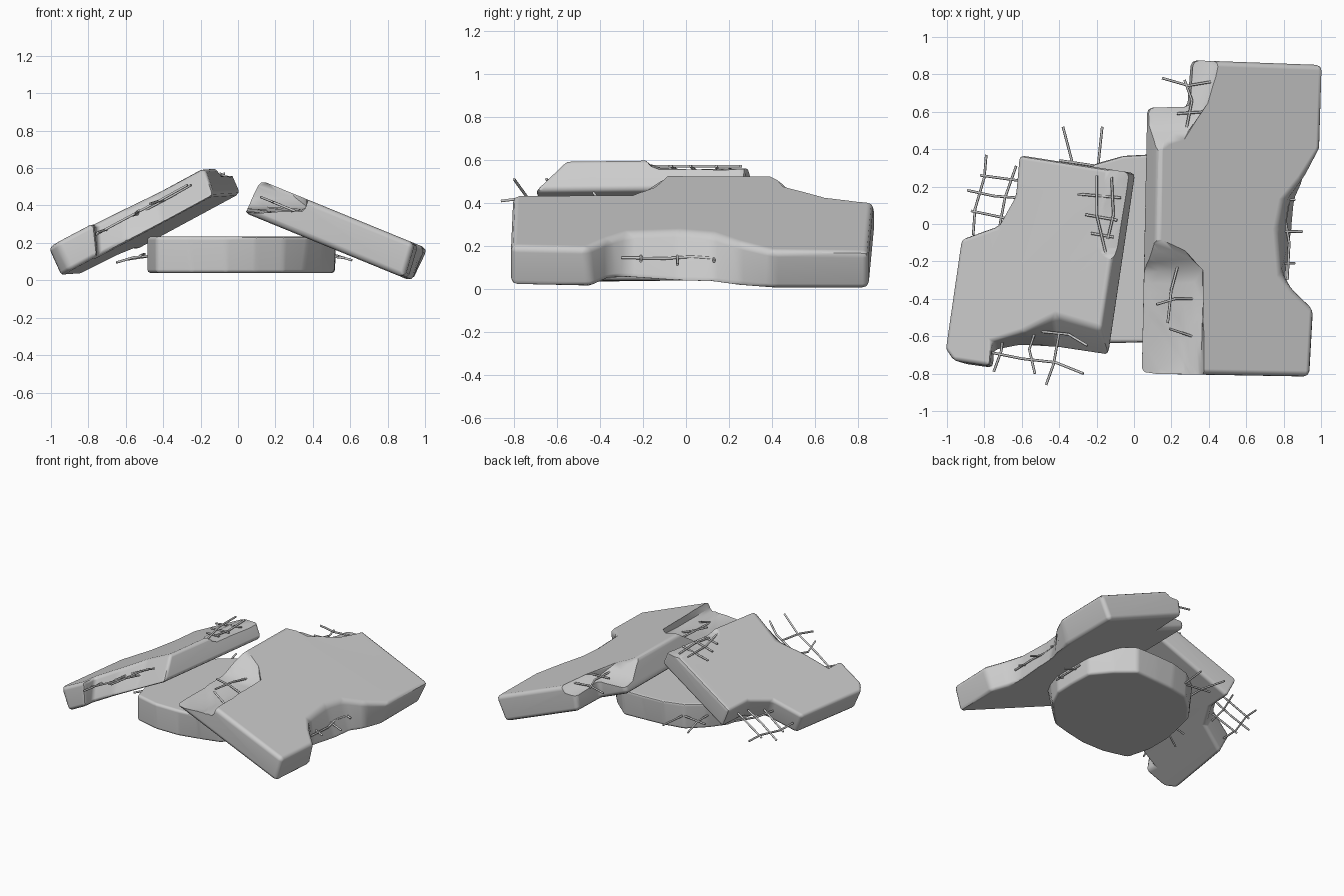
import bpy, bmesh, math, random
from mathutils import Vector

if "Cube" in bpy.data.objects:
    bpy.data.objects.remove(bpy.data.objects["Cube"])

random.seed(4)


def finish(bm, name):
    bmesh.ops.recalc_face_normals(bm, faces=bm.faces)
    me = bpy.data.meshes.new(name)
    bm.to_mesh(me)
    bm.free()
    ob = bpy.data.objects.new(name, me)
    bpy.context.collection.objects.link(ob)
    return ob


def slab(name, top, bottom, ztop, zbot, bevel):
    """Prism between two outlines lying on two sloping planes."""
    bm = bmesh.new()
    t = [bm.verts.new((x, y, ztop(x, y))) for x, y in top]
    b = [bm.verts.new((x, y, zbot(x, y))) for x, y in bottom]
    bm.faces.new(t)
    bm.faces.new(b[::-1])
    n = len(t)
    for i in range(n):
        bm.faces.new((t[i], b[i], b[(i + 1) % n], t[(i + 1) % n]))
    bmesh.ops.recalc_face_normals(bm, faces=bm.faces)
    bmesh.ops.bevel(bm, geom=list(bm.edges), offset=bevel, segments=2,
                    profile=0.5, affect='EDGES', clamp_overlap=True)
    return finish(bm, name)


def chip(ob, pts):
    """Cut a rough broken pocket shaped like the hull of some points."""
    bm = bmesh.new()
    for p in pts:
        bm.verts.new(p)
    bmesh.ops.convex_hull(bm, input=bm.verts)
    bmesh.ops.subdivide_edges(bm, edges=list(bm.edges), cuts=3, use_grid_fill=True)
    for v in bm.verts:
        v.co += Vector([random.uniform(-.008, .008) for _ in range(3)])
    cut = finish(bm, "chip_cutter")
    cut.hide_render = True
    m = ob.modifiers.new("chip", 'BOOLEAN')
    m.operation = 'DIFFERENCE'
    m.solver = 'EXACT'
    m.object = cut
    bpy.context.view_layer.objects.active = ob
    bpy.ops.object.modifier_apply(modifier="chip")
    bpy.data.objects.remove(cut)


def smooth(ob):
    bpy.ops.object.select_all(action='DESELECT')
    ob.select_set(True)
    bpy.context.view_layer.objects.active = ob
    bpy.ops.object.shade_smooth_by_angle(angle=math.radians(45))
    w = ob.modifiers.new("flat_shading", 'WEIGHTED_NORMAL')
    w.keep_sharp = True


def rebar(name, rods, z):
    """Thin bent rods following a height function."""
    cu = bpy.data.curves.new(name, 'CURVE')
    cu.dimensions = '3D'
    cu.bevel_depth = .007
    cu.bevel_resolution = 1
    cu.use_fill_caps = True
    for rod in rods:
        s = cu.splines.new('POLY')
        s.points.add(len(rod) - 1)
        for p, (x, y) in zip(s.points, rod):
            p.co = (x, y, z(x, y), 1)
    ob = bpy.data.objects.new(name, cu)
    bpy.context.collection.objects.link(ob)


def mid(a, b, lift=0):
    return lambda x, y: (a(x, y) + b(x, y)) / 2 + lift


# Right slab, leaning down towards +x
r_top = lambda x, y: .535 - .409 * (x - .12)
r_bot = lambda x, y: .355 - .409 * (x - .05)
top = [(.11, -.8), (.945, -.815), (.965, -.46), (.86, -.36), (.79, -.27), (.77, -.03),
       (.8, .12), (.9, .24), (1.0, .4), (1.015, .85), (.33, .875), (.31, .63), (.13, .63)]
bot = [(.03, -.8), (.89, -.815), (.91, -.44), (.82, -.36), (.81, -.27), (.85, -.03),
       (.86, .12), (.9, .24), (.93, .4), (.93, .85), (.3, .875), (.28, .62), (.06, .62)]
right = slab("right_slab", top, bot, r_top, r_bot, .03)
chip(right, [(-.1, -.95, .375), (.37, -.95, .38), (.43, -.95, .7), (-.1, -.95, .7),
             (-.1, -.25, .395), (.36, -.25, .39), (-.1, -.04, .56), (.2, -.04, .56),
             (.42, -.25, .7), (-.1, .01, .7), (.24, -.5, .36), (.22, -.72, .355)])
chip(right, [(-.1, .34, .56), (-.1, .52, .41), (-.1, .95, .355), (.42, .95, .355),
             (.58, .95, .45), (.33, .55, .405), (.2, .34, .56), (-.1, .34, .8),
             (-.1, .95, .8), (.58, .95, .6)])
smooth(right)

# Left slab, leaning down towards -x and slightly turned
l_top = lambda x, y: .182 + .52 * (x - .13 * y + .914)
l_bot = lambda x, y: .028 + .53 * (x - .13 * y + .844)
top = [(-.97, -.73), (-.77, -.76), (-.76, -.63), (-.6, -.58), (-.42, -.49), (-.18, -.56),
       (-.05, .28), (-.62, .37), (-.64, .15), (-.73, -.01), (-.93, -.08), (-1.015, -.67)]
bot = [(-.9, -.75), (-.75, -.77), (-.75, -.68), (-.6, -.655), (-.4, -.67), (-.13, -.71),
       (.015, .27), (-.55, .35), (-.57, .14), (-.66, -.02), (-.86, -.1), (-.945, -.67)]
left = slab("left_slab", top, bot, l_top, l_bot, .025)
chip(left, [(-.3, -.22, .61), (.1, -.24, .61), (-.23, -.12, .56), (.1, -.14, .56),
            (-.28, .26, .56), (.1, .4, .555), (-.3, .3, .75), (.1, .4, .75), (.1, -.24, .75)])
smooth(left)

# Bottom slab, a roughly round broken piece, squarer at two opposite corners
flat_top = lambda x, y: .235
flat_bot = lambda x, y: .038
top, bot = [], []
for i in range(20):
    a = 2 * math.pi * (i + .5) / 20
    r = .505 + random.uniform(-.015, .015)
    if math.sin(2 * a) > 0:
        r += math.sin(2 * a) * (.15 if math.sin(a) < 0 else .07)
    for loop, q in ((top, r), (bot, r + random.uniform(-.05, 0))):
        loop.append((max(-.485, min(.525, .02 + q * math.cos(a))),
                     max(-.635, min(.375, -.13 + q * math.sin(a)))))
base = slab("bottom_slab", top, bot, flat_top, flat_bot, .02)
smooth(base)

# Reinforcing rods sticking out of the breaks
rebar("right_edge_rebar",
      [[(.82, -.3), (.83, -.1), (.81, .02), (.84, .2)], [(.7, -.21), (.86, -.21)],
       [(.7, -.04), (.9, -.04)], [(.7, .13), (.86, .13)]], mid(r_top, r_bot))
rebar("right_front_rebar",
      [[(.24, -.2), (.2, -.35), (.18, -.53)], [(.12, -.43), (.22, -.4), (.39, -.4)],
       [(.18, -.2), (.28, -.19)], [(.19, -.56), (.37, -.62)]], mid(r_top, r_bot, .015))
rebar("right_back_rebar",
      [[(.15, .78), (.29, .74), (.41, .76)], [(.23, .59), (.38, .6)],
       [(.27, .77), (.31, .66), (.28, .51)]],
      lambda x, y: .42 - .1 * (y - .55))
rebar("left_front_rebar",
      [[(-.85, -.67), (-.6, -.72), (-.42, -.74), (-.27, -.8)],
       [(-.55, -.57), (-.35, -.59), (-.25, -.65)],
       [(-.7, -.6), (-.71, -.68), (-.75, -.79)], [(-.53, -.58), (-.56, -.67), (-.53, -.8)],
       [(-.4, -.58), (-.43, -.75), (-.47, -.86)]], mid(l_top, l_bot, .03))
rebar("left_back_rebar",
      [[(-.79, .37), (-.8, .25), (-.85, .08), (-.86, -.06)],
       [(-.63, .31), (-.69, .14), (-.72, -.02)], [(-.82, .26), (-.6, .23)],
       [(-.89, .18), (-.75, .15), (-.62, .14)], [(-.87, .07), (-.68, .03)]], mid(l_top, l_bot))
rebar("left_top_rebar",
      [[(-.2, .26), (-.2, .05), (-.15, -.16)], [(-.12, .25), (-.11, .05), (-.14, -.08)],
       [(-.3, .16), (-.07, .14)], [(-.26, .05), (-.09, .02)], [(-.23, -.05), (-.11, -.07)]],
      lambda x, y: .57 + min(0, x + .2) * .4)
rebar("bottom_slab_rebar",
      [[(-.33, .2), (-.33, .33), (-.38, .52)], [(-.2, .2), (-.19, .33), (-.17, .52)],
       [(-.4, .34), (-.2, .31), (-.05, .33)],
       [(-.65, -.33), (-.56, -.28), (-.38, -.27)], [(-.6, -.18), (-.4, -.16)],
       [(-.52, -.36), (-.5, -.1)],
       [(.4, .0), (.5, 0), (.61, -.02)], [(.4, -.15), (.57, -.14)], [(.54, .06), (.53, -.2)]],
      lambda x, y: .14 - max(0, abs(x) - .5) * .3)
